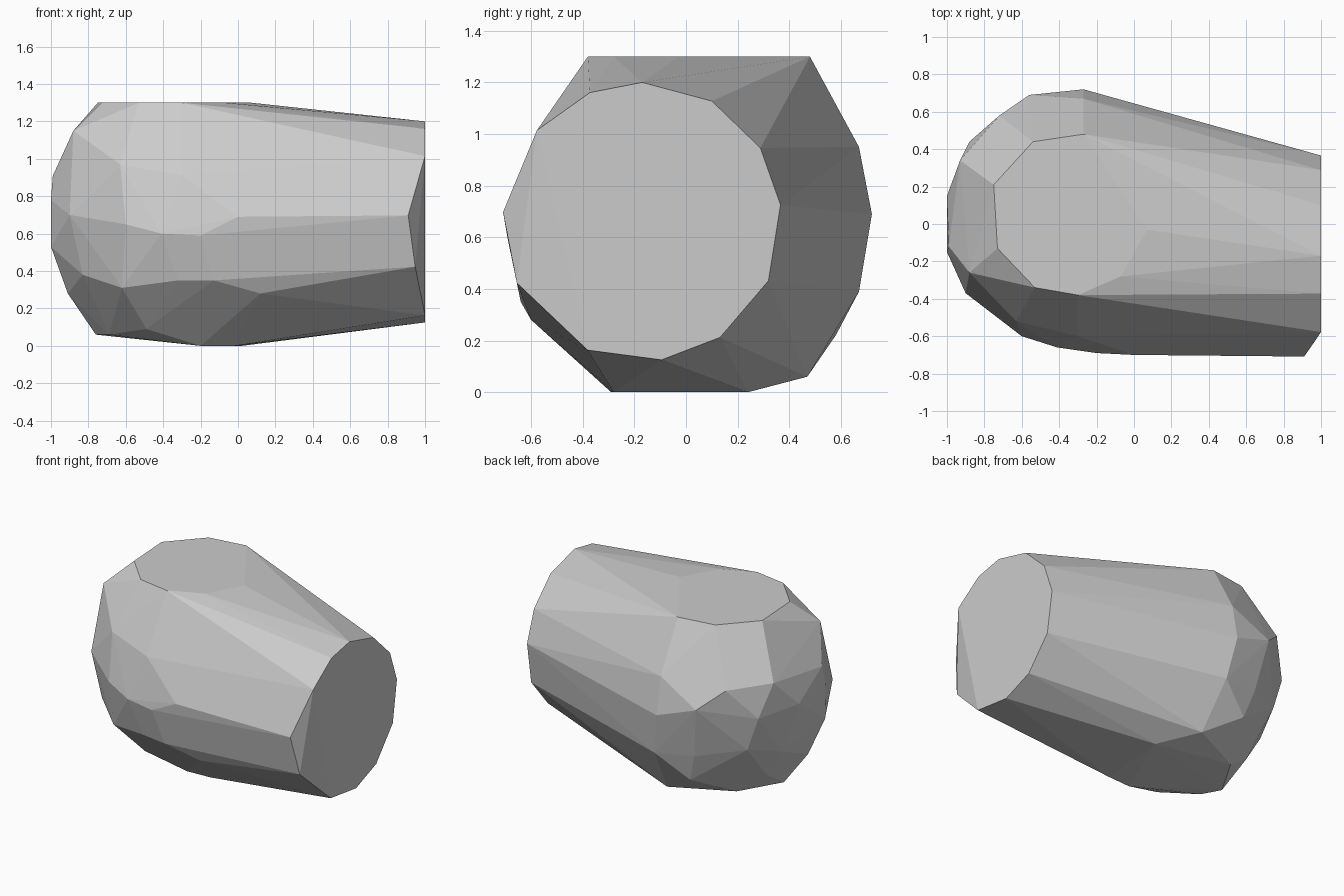
import bpy
import bmesh
from math import cos, sin, radians

cube = bpy.data.objects.get("Cube")
if cube:
    bpy.data.objects.remove(cube, do_unlink=True)


def make_material(name, grey):
    material = bpy.data.materials.new(name)
    material.use_nodes = True
    colour = (grey, grey, grey, 1)
    material.diffuse_color = colour
    material.node_tree.nodes["Principled BSDF"].inputs["Base Color"].default_value = colour
    return material


def cap_ring(centre_y, centre_z, radius, angles):
    """Round cut end facing +x; its front lip slants back a little."""
    ring = []
    for angle in angles:
        y = centre_y + radius * cos(radians(angle))
        z = centre_z + radius * sin(radians(angle))
        ring.append((1 - .7 * max(0, -.58 - y), y, z))
    return ring


def level(height, corners):
    """Horizontal flat made of corners at one height."""
    return [(x, y, height) for x, y in corners]


def faceted_solid(name, points, material):
    """Convex stone-like solid wrapped around its corner points."""
    bm = bmesh.new()
    for point in points:
        bm.verts.new(point)
    hull = bmesh.ops.convex_hull(bm, input=bm.verts[:])
    unused = {v for key in ("geom_interior", "geom_unused") for v in hull[key]
              if isinstance(v, bmesh.types.BMVert) and not v.link_faces}
    bmesh.ops.delete(bm, geom=list(unused), context="VERTS")
    # merge coplanar triangles into clean flats
    bmesh.ops.dissolve_limit(bm, angle_limit=radians(1), verts=bm.verts[:], edges=bm.edges[:])
    bmesh.ops.recalc_face_normals(bm, faces=bm.faces[:])
    mesh = bpy.data.meshes.new(name)
    bm.to_mesh(mesh)
    bm.free()
    mesh.materials.append(material)
    solid = bpy.data.objects.new(name, mesh)
    bpy.context.collection.objects.link(solid)
    return solid


# Cut end, top flat and underside
cut_end = cap_ring(-.17, .66, .54, (90, 60, 32, 7, -25, -56, -82, -113, -154, 176, 139, 112))
top_flat = level(1.3, [(-.27, .48), (-.54, .44), (-.75, .21), (-.73, -.13),
                       (-.53, -.34), (-.3, -.38), (-.07, -.28), (.07, -.03)])
underside = level(0, [(-.2, -.29), (-.02, -.28), (.02, .24)])
underside += level(.06, [(-.18, .47), (-.59, .27), (-.76, -.02), (-.69, -.15)])

# Front flank, from shoulder down to belly
front_flank = [(-.63, -.52, .97), (-.3, -.6, .91),
               (-.6, -.6, .65), (-.41, -.66, .6), (-.2, -.69, .59), (0, -.7, .69),
               (-.62, -.52, .31), (-.32, -.61, .35), (-.13, -.64, .35),
               (.12, -.6, .28), (-.49, -.35, .09)]

# Back flank
back_flank = [(-.27, .67, .95), (-.27, .72, .69), (-.22, .67, .39),
              (-.56, .69, .79), (-.6, .55, 1), (-.5, .62, .42), (-.44, .58, .22)]

# Rounded end at -x
rounded_end = [(-.88, -.26, 1.15), (-.99, -.12, .91), (-1, -.15, .78),
               (-1, -.14, .53), (-1, .15, .75), (-.9, -.37, .7), (-.83, -.35, .38),
               (-.91, -.08, .28), (-.93, .34, .95), (-.72, .58, .93),
               (-.88, .44, .72), (-.8, .45, .48), (-.9, .2, .4), (-.78, .2, .2)]

stone_grey = make_material("stone grey", .6)
faceted_solid("faceted_stone",
              cut_end + top_flat + underside + front_flank + back_flank + rounded_end,
              stone_grey)
